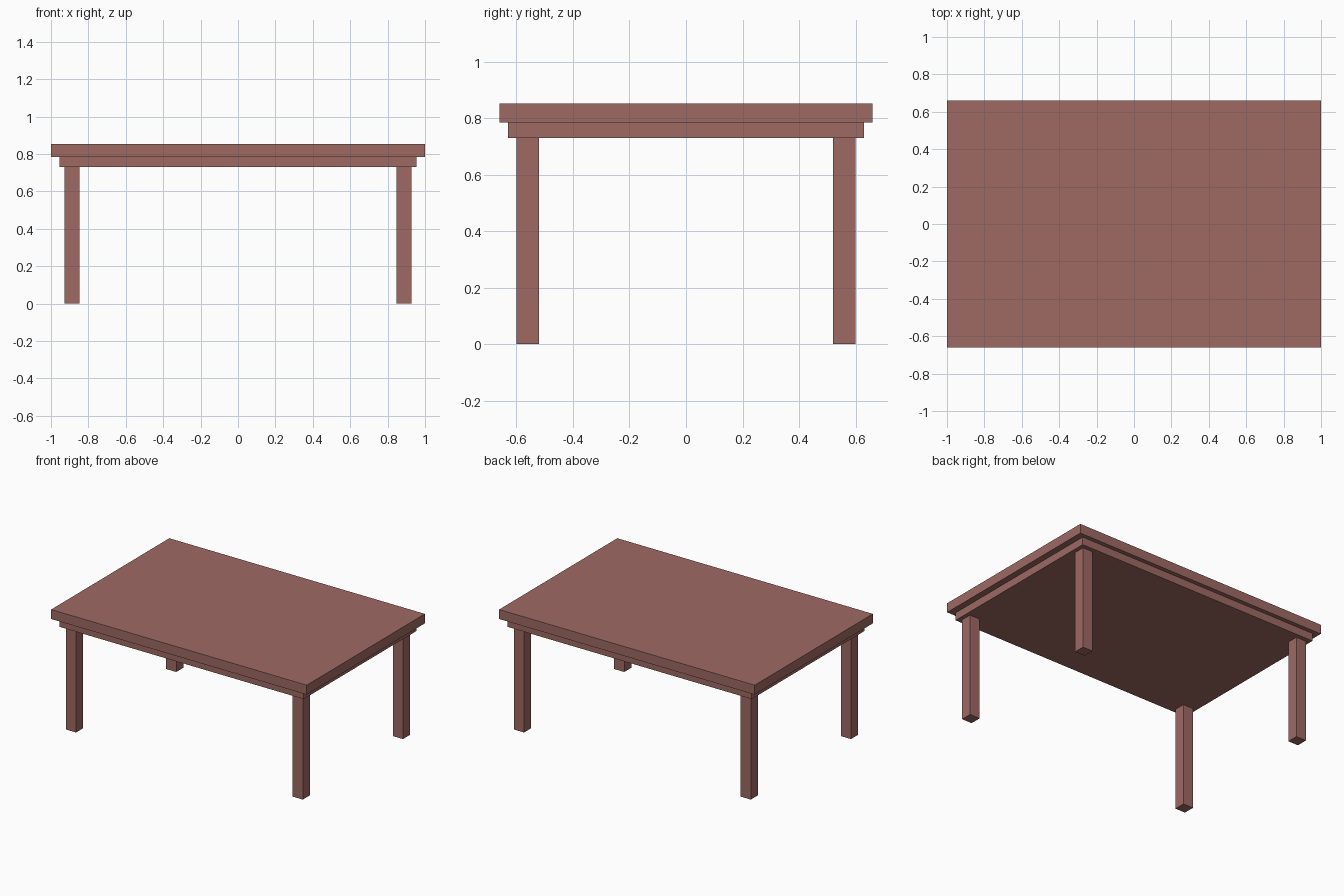
import bpy

if "Cube" in bpy.data.objects:
    bpy.data.objects.remove(bpy.data.objects["Cube"])

wood = bpy.data.materials.new("reddish brown wood")
wood.diffuse_color = (0.342, 0.144, 0.127, 1)
wood.use_nodes = True
wood.node_tree.nodes["Principled BSDF"].inputs["Base Color"].default_value = wood.diffuse_color


def box(name, center, size):
    bpy.ops.mesh.primitive_cube_add(size=1, location=center)
    ob = bpy.context.object
    ob.name = name
    ob.scale = size
    bpy.ops.object.transform_apply(location=False, rotation=False, scale=True)
    ob.data.materials.append(wood)
    return ob


TOP, SLAB_LOW, APRON_LOW = 0.852, 0.785, 0.73

# Table top and the stepped slab below it
box("table_top", (0, 0, (TOP + SLAB_LOW) / 2), (2.0, 1.32, TOP - SLAB_LOW))
box("under_slab", (0, 0, (SLAB_LOW + APRON_LOW) / 2),
    (1.91, 1.26, SLAB_LOW - APRON_LOW))

# Four square legs
for sy, end in ((-1, "front"), (1, "back")):
    for sx, side in ((-1, "left"), (1, "right")):
        box(f"{end}_{side}_leg", (sx * 0.887, sy * 0.56, APRON_LOW / 2),
            (0.079, 0.079, APRON_LOW))
